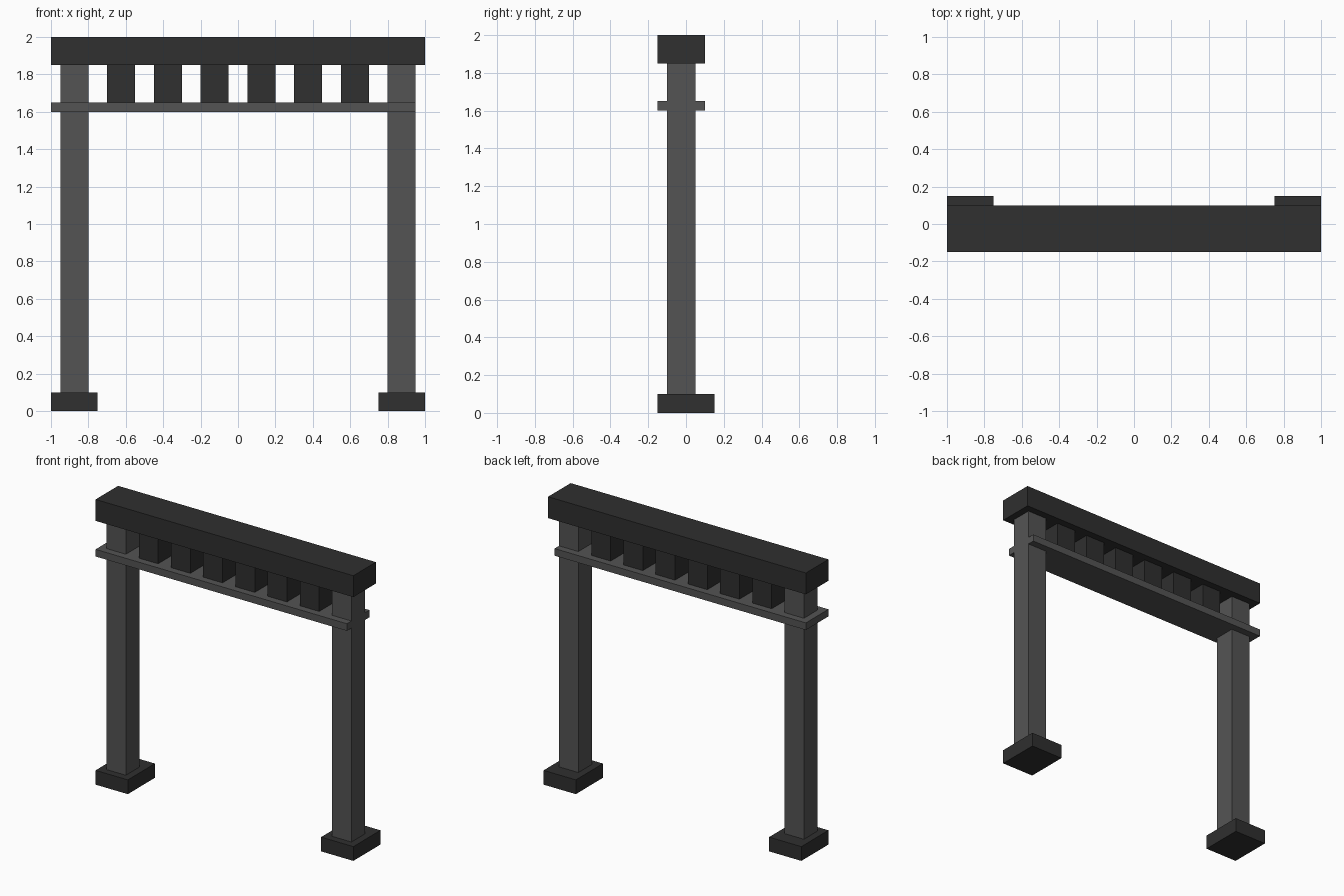
import bpy
import bmesh
from mathutils import Vector

cube = bpy.data.objects.get("Cube")
if cube:
    bpy.data.objects.remove(cube, do_unlink=True)


def make_material(name, value):
    mat = bpy.data.materials.new(name)
    mat.use_nodes = True
    colour = (value, value, value, 1.0)
    mat.diffuse_color = colour
    mat.node_tree.nodes["Principled BSDF"].inputs["Base Color"].default_value = colour
    return mat


charcoal = make_material("charcoal", 0.029)
grey = make_material("mid grey", 0.088)


def box(name, low, high, mat):
    """Axis-aligned box between two opposite corners."""
    low, high = Vector(low), Vector(high)
    bm = bmesh.new()
    bmesh.ops.create_cube(bm, size=1.0)
    bmesh.ops.scale(bm, vec=high - low, verts=bm.verts)
    mesh = bpy.data.meshes.new(name)
    bm.to_mesh(mesh)
    bm.free()
    mesh.materials.append(mat)
    obj = bpy.data.objects.new(name, mesh)
    obj.location = (low + high) / 2
    bpy.context.collection.objects.link(obj)
    return obj


# Feet and posts on both sides
for side, s in (("left", 1), ("right", -1)):
    x0, x1 = sorted((0.75 * s, 1.0 * s))
    box(f"{side}_foot", (x0, -0.15, 0), (x1, 0.15, 0.1), charcoal)
    x0, x1 = sorted((0.80 * s, 0.95 * s))
    box(f"{side}_post", (x0, -0.10, 0.1), (x1, 0.05, 1.85), grey)

# Top beam and the thin rail, which stops flush with the left post
box("top_beam", (-1, -0.15, 1.85), (1, 0.10, 2.0), charcoal)
box("lower_rail", (-1, -0.15, 1.60), (0.95, 0.10, 1.65), grey)

# Row of spacer blocks between rail and beam
for i in range(6):
    x = -0.70 + 0.25 * i
    box(f"spacer_block_{i + 1}", (x, -0.10, 1.65), (x + 0.15, 0.05, 1.85), charcoal)
